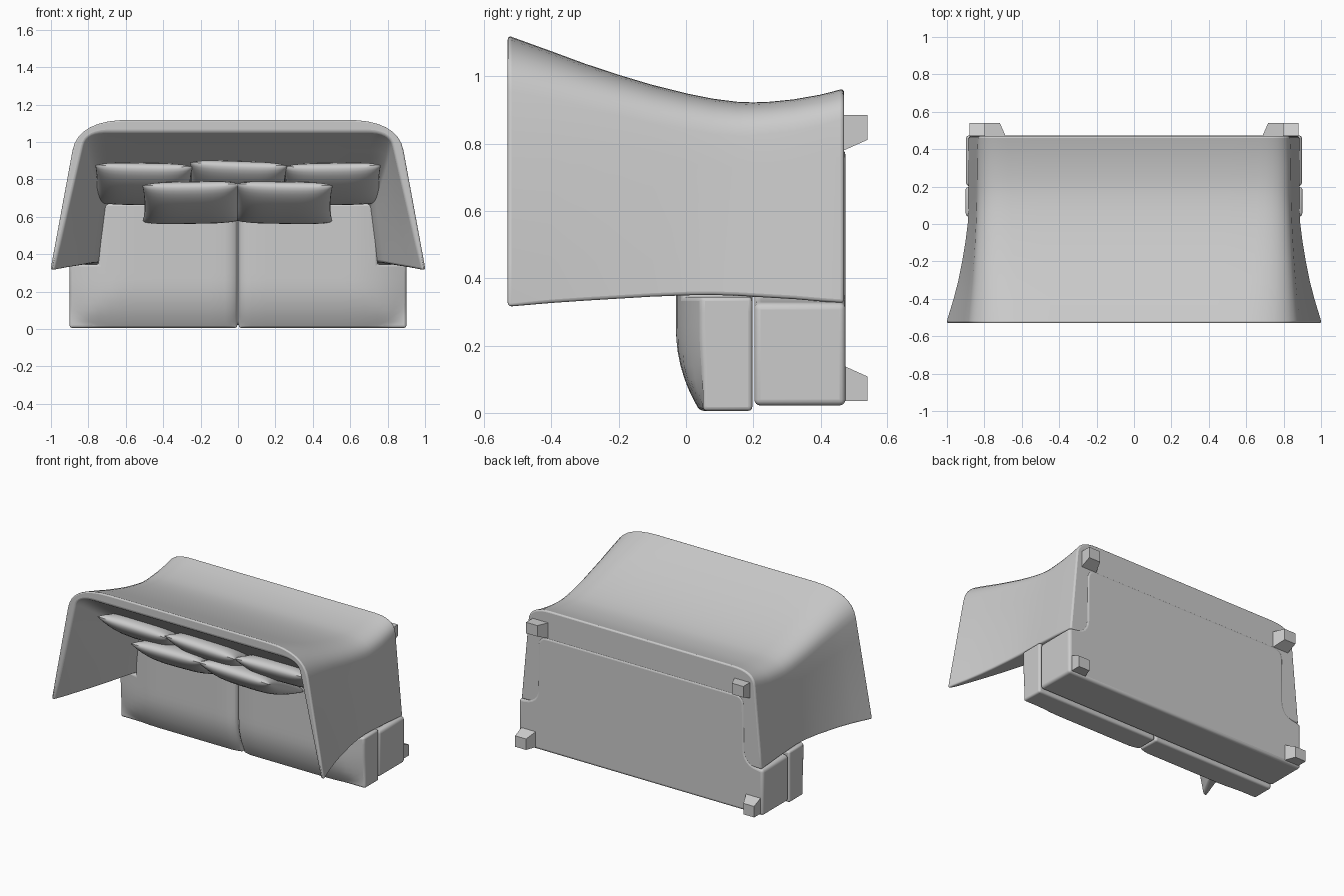
import bpy, bmesh, math
from mathutils import Vector, Matrix

if "Cube" in bpy.data.objects:
    bpy.data.objects.remove(bpy.data.objects["Cube"])

# Sofa tipped onto its front: its feet point to +y, its backrest is at high z.

def finish(bm, name, bevel=0.0, segs=3, angle=45):
    bmesh.ops.recalc_face_normals(bm, faces=bm.faces)
    me = bpy.data.meshes.new(name)
    bm.to_mesh(me)
    bm.free()
    ob = bpy.data.objects.new(name, me)
    bpy.context.collection.objects.link(ob)
    if bevel:
        m = ob.modifiers.new("soft_edges", 'BEVEL')
        m.width, m.segments = bevel, segs
        m.limit_method, m.angle_limit = 'ANGLE', math.radians(angle)
    bpy.ops.object.select_all(action='DESELECT')
    ob.select_set(True)
    bpy.context.view_layer.objects.active = ob
    bpy.ops.object.shade_smooth_by_angle(angle=math.radians(40))
    return ob


def arc(a, corner, b, n=8):
    """Rounded corner from a to b."""
    return [a * (1 - t) ** 2 + corner * 2 * t * (1 - t) + b * t * t
            for t in (i / n for i in range(n + 1))]


def u_outline(y, xf, zf, xb, zb, r):
    """Half of a U (arm, rounded corner, back), mirrored to a full U."""
    front, corner, mid = Vector((xf, y, zf)), Vector((xb, y, zb)), Vector((0, y, zb))
    a = corner + (front - corner).normalized() * r * .6
    b = corner + (mid - corner).normalized() * r
    pts = [front.lerp(a, i / 5) for i in range(5)]
    pts += arc(a, corner, b)
    pts += [b.lerp(mid, i / 4) for i in range(1, 5)]
    return pts + [Vector((-p.x, p.y, p.z)) for p in reversed(pts[:-1])]


# Shell: back and both arms as one lofted U (y, x front, z front, x back, z back, radius)
outer = [(.47, .885, .326, .825, .964, .15), (.40, .886, .331, .828, .946, .155),
         (.32, .886, .338, .83, .932, .16), (.25, .886, .342, .83, .925, .16),
         (.20, .886, .345, .83, .923, .165), (.15, .886, .348, .83, .925, .17),
         (.08, .886, .35, .832, .934, .175), (0, .89, .349, .835, .95, .18),
         (-.10, .903, .345, .838, .975, .19), (-.20, .92, .339, .842, 1.005, .20),
         (-.30, .94, .333, .846, 1.038, .22), (-.40, .966, .326, .85, 1.075, .245),
         (-.53, 1.006, .314, .855, 1.122, .28)]
inner = [(-.53, .983, .318, .81, 1.055, .12), (-.48, .953, .322, .805, 1.02, .10),
         (-.40, .912, .330, .795, .955, .09), (-.30, .865, .338, .777, .875, .08),
         (-.20, .82, .346, .755, .80, .07), (-.10, .78, .354, .73, .73, .06),
         (0, .742, .36, .70, .665, .05), (.20, .74, .35, .70, .68, .05),
         (.47, .74, .328, .70, .70, .05)]
bm = bmesh.new()
rings = [[bm.verts.new(p) for p in u_outline(*lv)] for lv in outer + inner]
n = len(rings)
for k in range(n):
    A, B = rings[k], rings[(k + 1) % n]
    for i in range(len(A) - 1):
        bm.faces.new((A[i], A[i + 1], B[i + 1], B[i]))
for end in (0, -1):
    bm.faces.new([r[end] for r in rings])
finish(bm, "back_and_arms_shell", .02, 3, 50)

# Base: T-shaped block with rounded corners, seen as a panel underneath
half = [Vector((.898, .022)), Vector((.898, .325))]
half += arc(Vector((.86, .332)), Vector((.765, .34)), Vector((.763, .43)), 6)
half += arc(Vector((.76, .72)), Vector((.758, .785)), Vector((.69, .785)), 6)
loop = [(p.x, p.y) for p in half] + [(-p.x, p.y) for p in reversed(half)]
bm = bmesh.new()
f = bm.faces.new([bm.verts.new((x, .203, z)) for x, z in loop])
ext = bmesh.ops.extrude_face_region(bm, geom=[f])
for v in ext['geom']:
    if isinstance(v, bmesh.types.BMVert):
        v.co.y = .474
finish(bm, "base", .018, 4, 50)


# Seat cushions: domed, widening in front of the arms
def seat_top(x, z):
    front = .075 * (1 - min(z / .26, 1)) ** 2.2
    side = .075 * max(0, (x - .6) / .3) ** 2
    seam = .03 * max(0, 1 - x / .07) ** 2
    return -.03 + min(.08, max(front, side) + .5 * min(front, side) + seam)


xs = [.004, .02, .04, .07, .15, .25, .35, .45, .55, .62, .68, .745, .79, .83, .87, .9]
zs = [.006, .02, .04, .07, .1, .14, .18, .22, .26, .30, .345, .42, .5, .58, .67]
for side, tag in ((1, "right"), (-1, "left")):
    bm = bmesh.new()
    V = {}

    def vert(i, j):
        if (i, j) not in V:
            V[i, j] = bm.verts.new((side * xs[i], seat_top(xs[i], zs[j]), zs[j]))
        return V[i, j]

    for i in range(len(xs) - 1):
        for j in range(len(zs) - 1):
            if xs[i + 1] < .75 or zs[j + 1] < .35:
                bm.faces.new((vert(i, j), vert(i + 1, j), vert(i + 1, j + 1), vert(i, j + 1)))
    ext = bmesh.ops.extrude_face_region(bm, geom=bm.faces[:])
    for v in ext['geom']:
        if isinstance(v, bmesh.types.BMVert):
            v.co.y = .197
    finish(bm, "seat_cushion_" + tag, .012, 3, 50)


# Pillows: pinched soft rectangles leaning on the back
def pillow(name, x, y, z, roll=0, w=.52, h=.43, t=.14, tilt=27):
    bm = bmesh.new()
    nu, nv = 20, 16
    for s in (1, -1):
        g = []
        for i in range(nu + 1):
            row = []
            for j in range(nv + 1):
                u = math.sin((i / nu - .5) * math.pi)
                v = math.sin((j / nv - .5) * math.pi)
                thick = t / 2 * ((1 - u ** 4) * (1 - v * v)) ** .5
                px = u * w / 2 * (1 - .04 * (1 - v * v))
                pv = v * h / 2 * (1 - .04 * (1 - u * u))
                row.append(bm.verts.new((px, -pv, s * thick)))
            g.append(row)
        for i in range(nu):
            for j in range(nv):
                bm.faces.new((g[i][j], g[i + 1][j], g[i + 1][j + 1], g[i][j + 1]))
    bmesh.ops.remove_doubles(bm, verts=bm.verts, dist=.0005)
    M = (Matrix.Translation((x, y, z)) @ Matrix.Rotation(math.radians(roll), 4, 'Y')
         @ Matrix.Rotation(math.radians(-tilt), 4, 'X'))
    bmesh.ops.transform(bm, matrix=M, verts=bm.verts)
    finish(bm, name)


pillow("back_pillow_left", -.505, -.20, .775, 1)
pillow("back_pillow_middle", 0, -.22, .785, 2)
pillow("back_pillow_right", .505, -.20, .775, -1)
pillow("front_pillow_left", -.25, -.21, .675, -1)
pillow("front_pillow_right", .245, -.21, .675, 1)

# Feet: tapered blocks, rear pair set further in than the front pair
for sx, xn in ((1, "right"), (-1, "left")):
    for zo, dz, zn, xo, xi0, xi1 in ((.035, 1, "front", .88, .77, .80),
                                     (.885, -1, "rear", .80, .683, .717)):
        bm = bmesh.new()
        R = []
        for y, xi, d in ((.462, xi0, .108), (.54, xi1, .073)):
            R.append([bm.verts.new((sx * x, y, z)) for x, z in
                      ((xo, zo), (xi, zo), (xi, zo + dz * d), (xo, zo + dz * d))])
        bm.faces.new(R[0])
        bm.faces.new(R[1])
        for i in range(4):
            k = (i + 1) % 4
            bm.faces.new((R[0][i], R[0][k], R[1][k], R[1][i]))
        finish(bm, f"{zn}_foot_{xn}")
